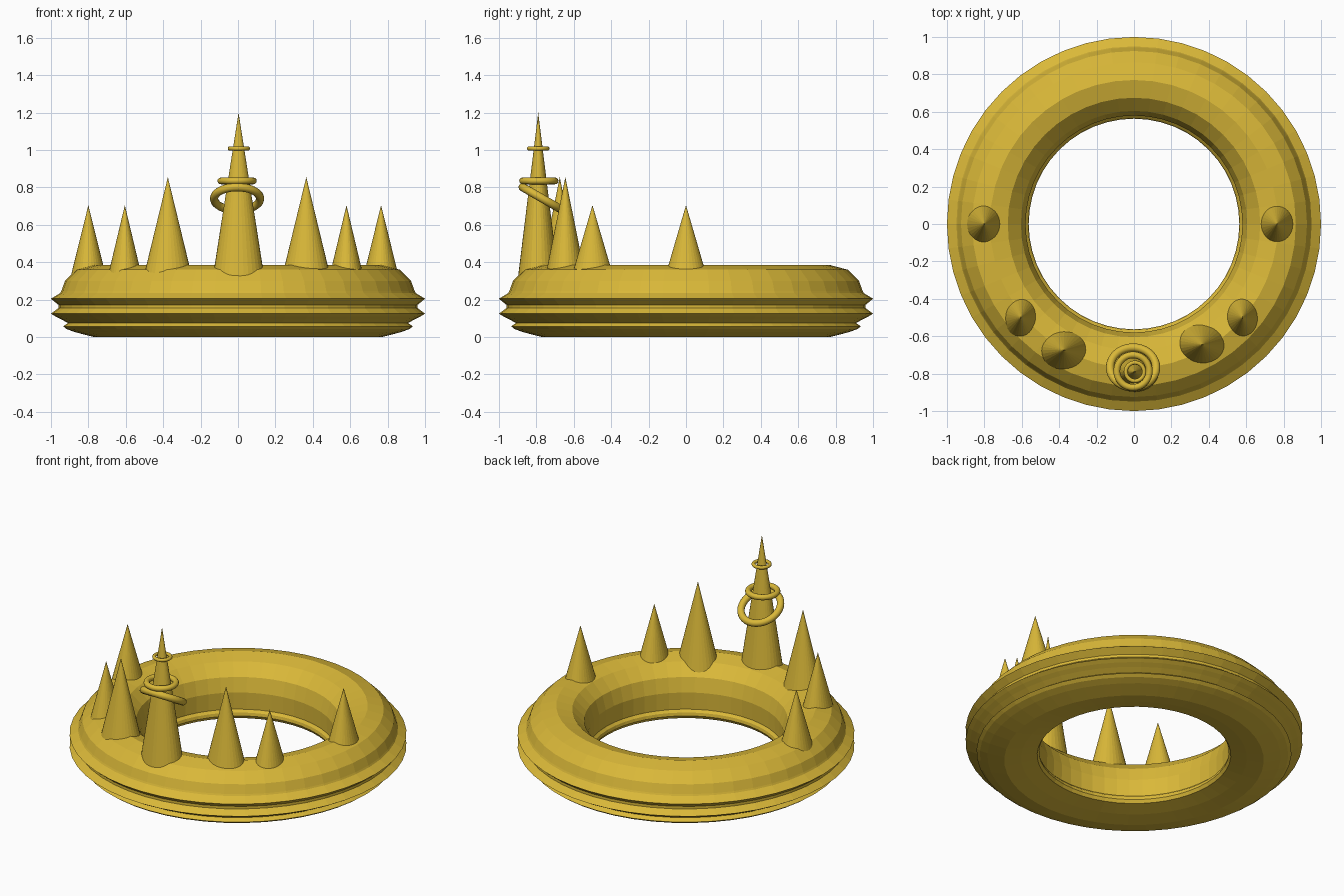
import bpy, bmesh, math

if "Cube" in bpy.data.objects:
    bpy.data.objects.remove(bpy.data.objects["Cube"])

gold = bpy.data.materials.new("gold")
gold.diffuse_color = (0.70, 0.48, 0.04, 1)
gold.use_nodes = True
gold.node_tree.nodes["Principled BSDF"].inputs["Base Color"].default_value = gold.diffuse_color


def finish(name, bm, smooth=None):
    bmesh.ops.recalc_face_normals(bm, faces=bm.faces[:])
    me = bpy.data.meshes.new(name)
    bm.to_mesh(me)
    bm.free()
    me.materials.append(gold)
    ob = bpy.data.objects.new(name, me)
    bpy.context.collection.objects.link(ob)
    if smooth:
        bpy.ops.object.select_all(action='DESELECT')
        bpy.context.view_layer.objects.active = ob
        ob.select_set(True)
        bpy.ops.object.shade_smooth_by_angle(angle=math.radians(smooth))
    return ob


def revolve(name, profile, n, smooth=None):
    """Closed (radius, z) profile spun around z."""
    bm = bmesh.new()
    rings = [[bm.verts.new((r * math.cos(2 * math.pi * i / n),
                            r * math.sin(2 * math.pi * i / n), z))
              for r, z in profile] for i in range(n)]
    m = len(profile)
    for i in range(n):
        a, b = rings[i], rings[(i + 1) % n]
        for j in range(m):
            k = (j + 1) % m
            bm.faces.new((a[j], b[j], b[k], a[k]))
    return finish(name, bm, smooth)


def spike(name, x, y, tip, rx, ry, base=0.3):
    """Oval cone; rx, ry are its half widths at z = 0.37."""
    k = (tip - base) / (tip - 0.37)
    bm = bmesh.new()
    bmesh.ops.create_cone(bm, cap_ends=True, segments=32, radius1=1, radius2=0,
                          depth=tip - base)
    ob = finish(name, bm)
    ob.scale = (rx * k, ry * k, 1)
    ob.location = (x, y, (tip + base) / 2)


def hoop(name, loc, major, minor, tilt=0):
    prof = [(major + minor * math.cos(t * math.pi / 6),
             minor * math.sin(t * math.pi / 6)) for t in range(12)]
    ob = revolve(name, prof, 48, 60)
    ob.location = loc
    ob.rotation_euler.x = math.radians(tilt)


# Rounded band with three outer ridges and a small inner lip
revolve("band", [
    (0.77, 0.0), (0.87, 0.026), (0.915, 0.042), (0.935, 0.057), (0.91, 0.075),
    (0.945, 0.095), (0.975, 0.11), (1.0, 0.125), (0.96, 0.155), (0.96, 0.172),
    (1.0, 0.205), (0.95, 0.235), (0.945, 0.245), (0.925, 0.30), (0.865, 0.36),
    (0.77, 0.385), (0.675, 0.36), (0.605, 0.29), (0.58, 0.20), (0.582, 0.09),
    (0.567, 0.075), (0.563, 0.055), (0.575, 0.035), (0.67, 0.015)], 48)

# Oval spikes
spike("side_spike_left", -0.80, 0, 0.705, 0.083, 0.098)
spike("side_spike_right", 0.765, 0, 0.705, 0.083, 0.098)
spike("middle_spike_left", -0.605, -0.5, 0.705, 0.08, 0.098)
spike("middle_spike_right", 0.58, -0.5, 0.705, 0.08, 0.098)
spike("tall_spike_left", -0.375, -0.675, 0.855, 0.118, 0.098)
spike("tall_spike_right", 0.365, -0.645, 0.855, 0.118, 0.098)
spike("centre_spike", 0.003, -0.79, 1.2, 0.13, 0.102, 0.27)

# Hoops around the centre spike
hoop("top_hoop", (0.005, -0.79, 1.008), 0.049, 0.011)
hoop("upper_hoop", (-0.005, -0.787, 0.835), 0.087, 0.018)
hoop("tilted_hoop", (-0.005, -0.767, 0.74), 0.123, 0.022, -30)
